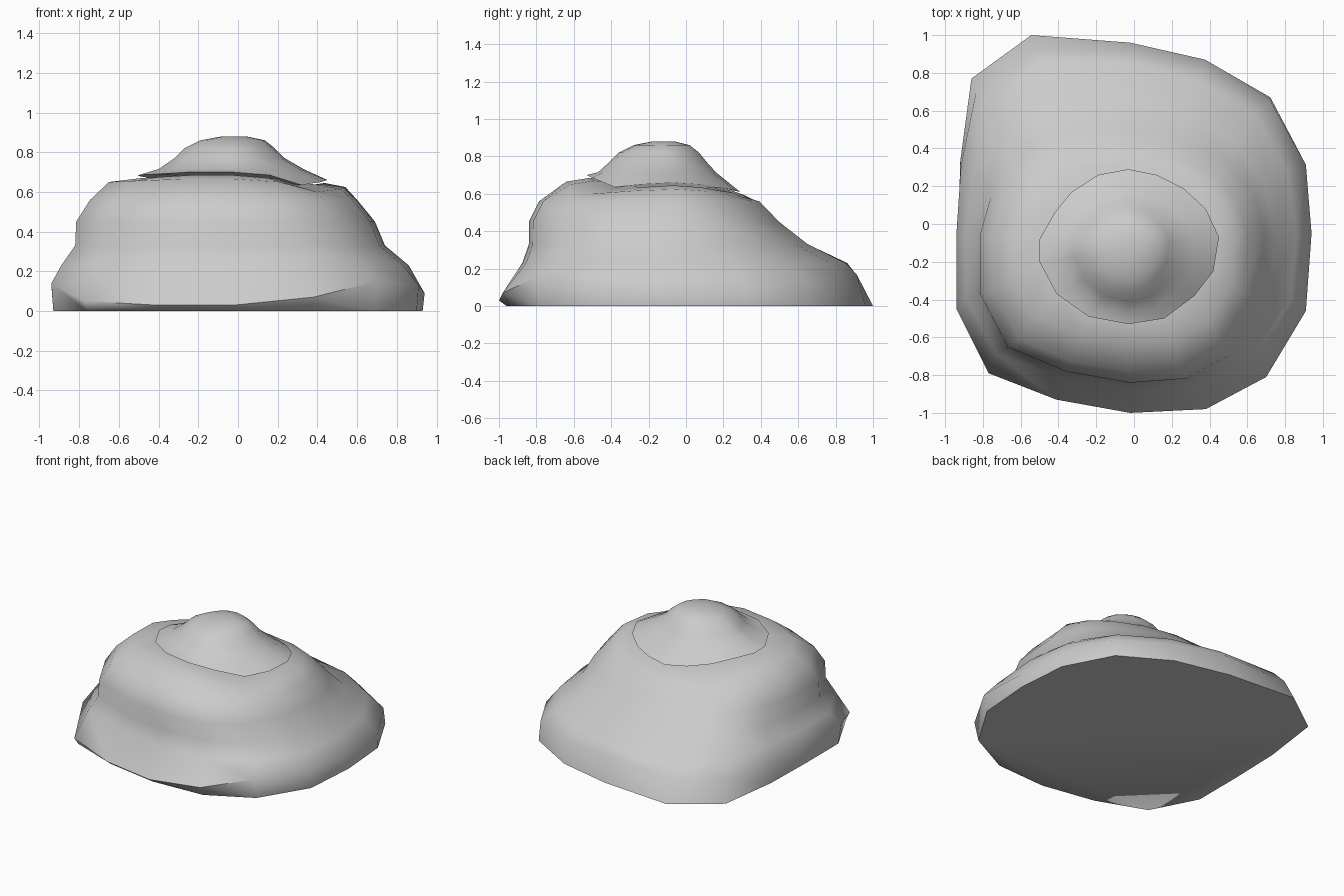
import bpy, bmesh, math

if "Cube" in bpy.data.objects:
    bpy.data.objects.remove(bpy.data.objects["Cube"])


def loft(name, rings):
    """Skin a stack of closed rings and cap both ends."""
    bm = bmesh.new()
    vs = [[bm.verts.new(p) for p in r] for r in rings]
    n = len(rings[0])
    for a, b in zip(vs, vs[1:]):
        for i in range(n):
            j = (i + 1) % n
            bm.faces.new((a[i], a[j], b[j], b[i]))
    bm.faces.new(vs[0][::-1])
    bm.faces.new(vs[-1])
    bmesh.ops.recalc_face_normals(bm, faces=bm.faces[:])
    me = bpy.data.meshes.new(name)
    bm.to_mesh(me)
    bm.free()
    ob = bpy.data.objects.new(name, me)
    bpy.context.collection.objects.link(ob)
    bpy.ops.object.select_all(action='DESELECT')
    ob.select_set(True)
    bpy.context.view_layer.objects.active = ob
    bpy.ops.object.shade_smooth_by_angle(angle=math.radians(60))
    return ob


def fit(outline, x0, x1, y0, y1, cx=0, cy=0):
    """Stretch an outline about (cx, cy) to reach the four given limits."""
    xs = [p[0] - cx for p in outline]
    ys = [p[1] - cy for p in outline]
    fx = lambda x: x * ((x1 - cx) / max(xs) if x > 0 else (x0 - cx) / min(xs))
    fy = lambda y: y * ((y1 - cy) / max(ys) if y > 0 else (y0 - cy) / min(ys))
    return [(cx + fx(x), cy + fy(y)) for x, y in zip(xs, ys)]


# Outlines of the mound's foot and of the cap's wavy rim
outline = [(-.02, .96), (.38, .87), (.73, .67), (.91, .33), (.94, -.05), (.91, -.46),
           (.70, -.81), (.38, -.98), (-.02, -1), (-.41, -.93), (-.77, -.79), (-.94, -.45),
           (-.94, -.05), (-.93, .33), (-.87, .77), (-.55, 1)]
lip_z = [.17, .15, .13, .10, .09, .13, .15, .07, .03, .03, .05, .14, .13, .13, .14, .16]
rim = [(-.03, .29), (.12, .26), (.26, .19), (.38, .08), (.45, -.07), (.42, -.25),
       (.32, -.38), (.16, -.50), (-.03, -.53), (-.24, -.49), (-.41, -.37), (-.50, -.20),
       (-.50, -.08), (-.42, .06), (-.33, .17), (-.19, .26)]
rim_z = [.61, .62, .63, .65, .66, .65, .635, .685, .70, .70, .69, .685, .68, .67, .65, .63]

# Rock mound: the foot outline shrinks and rounds off towards the rim outline
lip = fit(outline, -.94, .94, -1, .95)
for i, s in ((13, .985), (14, .96), (15, .965)):  # back corner leans inward
    lip[i] = (lip[i][0] * s, lip[i][1] * s)
rings = [[(x, y, 0) for x, y in fit(outline, -.93, .93, -.96, 1)],
         [(x, y, z) for (x, y), z in zip(lip, lip_z)]]
for z, x0, x1, y0, y1, w in [
        (.23, -.89, .86, -.875, .88, .2), (.33, -.82, .74, -.84, .67, .3),
        (.45, -.815, .69, -.84, .51, .4), (.56, -.745, .6, -.785, .40, .5),
        (0, -.65, .54, -.64, .33, .7)]:
    lim = (x0, x1, y0, y1)
    ring = []
    for (ax, ay), (bx, by), rz in zip(fit(outline, *lim), fit(rim, *lim), rim_z):
        k = w if ay > 0 else w * .4
        ring.append((ax + (bx - ax) * k, ay + (by - ay) * k, z or rz - .035))
    rings.append(ring)
rings.append([(x * .97, y * .97, z - .015) for (x, y), z in zip(rim, rim_z)])
loft("rock_mound", rings)

# Cap: wavy rim flaring out from a rounded dome
rings = [[(x, y, z) for (x, y), z in zip(rim, rim_z)]]
for z, x0, x1, y0, y1 in [(.715, -.40, .33, -.47, .16), (.77, -.32, .235, -.41, .11),
                          (.82, -.27, .185, -.36, .07), (.86, -.19, .135, -.28, .02),
                          (.88, -.08, .04, -.18, -.06)]:
    rings.append([(x, y, z) for x, y in fit(rim, x0, x1, y0, y1, -.03, -.12)])
loft("top_cap", rings)
